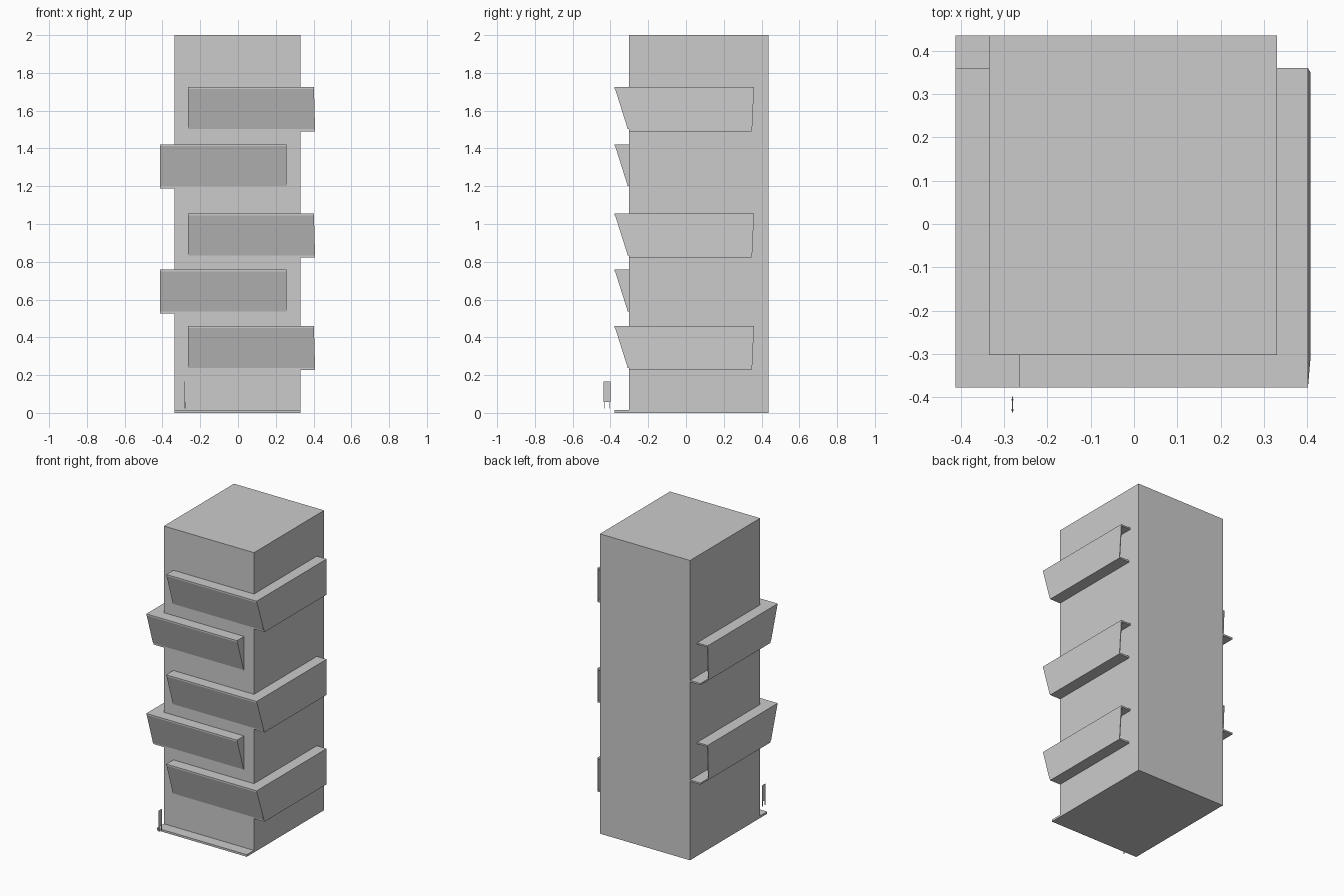
import bpy, bmesh
from mathutils import Vector

if "Cube" in bpy.data.objects:
    bpy.data.objects.remove(bpy.data.objects["Cube"])


def slab(name, corners, offset):
    """Extrude a planar polygon along an offset vector."""
    bm = bmesh.new()
    face = bm.faces.new([bm.verts.new(c) for c in corners])
    ext = bmesh.ops.extrude_face_region(bm, geom=[face], use_keep_orig=True)
    moved = [g for g in ext["geom"] if isinstance(g, bmesh.types.BMVert)]
    bmesh.ops.translate(bm, verts=moved, vec=Vector(offset))
    bmesh.ops.recalc_face_normals(bm, faces=bm.faces)
    mesh = bpy.data.meshes.new(name)
    bm.to_mesh(mesh)
    bm.free()
    obj = bpy.data.objects.new(name, mesh)
    bpy.context.collection.objects.link(obj)
    return obj


def box(name, x, y, z):
    return slab(name, [(x[0], y[0], z[0]), (x[1], y[0], z[0]),
                       (x[1], y[1], z[0]), (x[0], y[1], z[0])],
                (0, 0, z[1] - z[0]))


# Tower and base plate
L, R, F, B = -0.335, 0.33, -0.303, 0.436
box("tower", (L, R), (F, B), (0, 2))
box("base_plate", (L, R), (-0.378, F + 0.01), (0, 0.014))

T = 0.005          # sheet thickness
YT, YB = -0.378, F  # panel front at top and bottom


def awning(label, x0, x1, top, side):
    """Sloped front sheet, one long side sheet, a short cheek, cap and ledge."""
    low = top - 0.222
    # Sloped front sheet
    slab(label + "_front_panel",
         [(x0, YT, top), (x0, YT + T, top), (x0, YB, low), (x0, YB - T, low)],
         (x1 - x0, 0, 0))
    # Long sheet along the exposed side, short cheek at the other end
    outer, inner = (x1, x0) if side > 0 else (x0, x1)
    flare = 0.006 if side > 0 else 0
    slab(label + "_side_panel",
         [(outer, YT, top), (outer, 0.36, top),
          (outer + flare, 0.35, low), (outer + flare, YB - T, low)],
         (-side * T, 0, 0))
    slab(label + "_end_cheek",
         [(inner, YT, top), (inner, YB + T, top), (inner, YB + T, low),
          (inner, YB - T, low)], (side * T, 0, 0))
    # Top cap: front strip and side strip
    box(label + "_front_cap", (x0, x1), (YT, F + 0.01), (top - 0.01, top))
    wall = R - 0.01 if side > 0 else L + 0.01
    box(label + "_side_cap", sorted((wall, outer)), (F, 0.36), (top - 0.01, top))
    # Bottom ledge sheet running through the tower
    back = 0.348 if side > 0 else B - 0.0005
    box(label + "_ledge", (x0, x1 + flare), (F + 0.0005, back),
        (top - 0.233, top - 0.222))


for i, top in enumerate((0.459, 1.055, 1.724)):
    awning(f"right_awning_{i + 1}", -0.265, 0.402, top, 1)
for i, top in enumerate((0.758, 1.422)):
    awning(f"left_awning_{i + 1}", -0.412, 0.257, top, -1)

# Small thin sign with two pegs beside the entrance
box("sign_board", (-0.282, -0.280), (-0.436, -0.399), (0.057, 0.165))
for i, y in enumerate((-0.430, -0.406)):
    box(f"sign_peg_{i + 1}", (-0.283, -0.279), (y - 0.002, y + 0.002), (0.024, 0.057))
